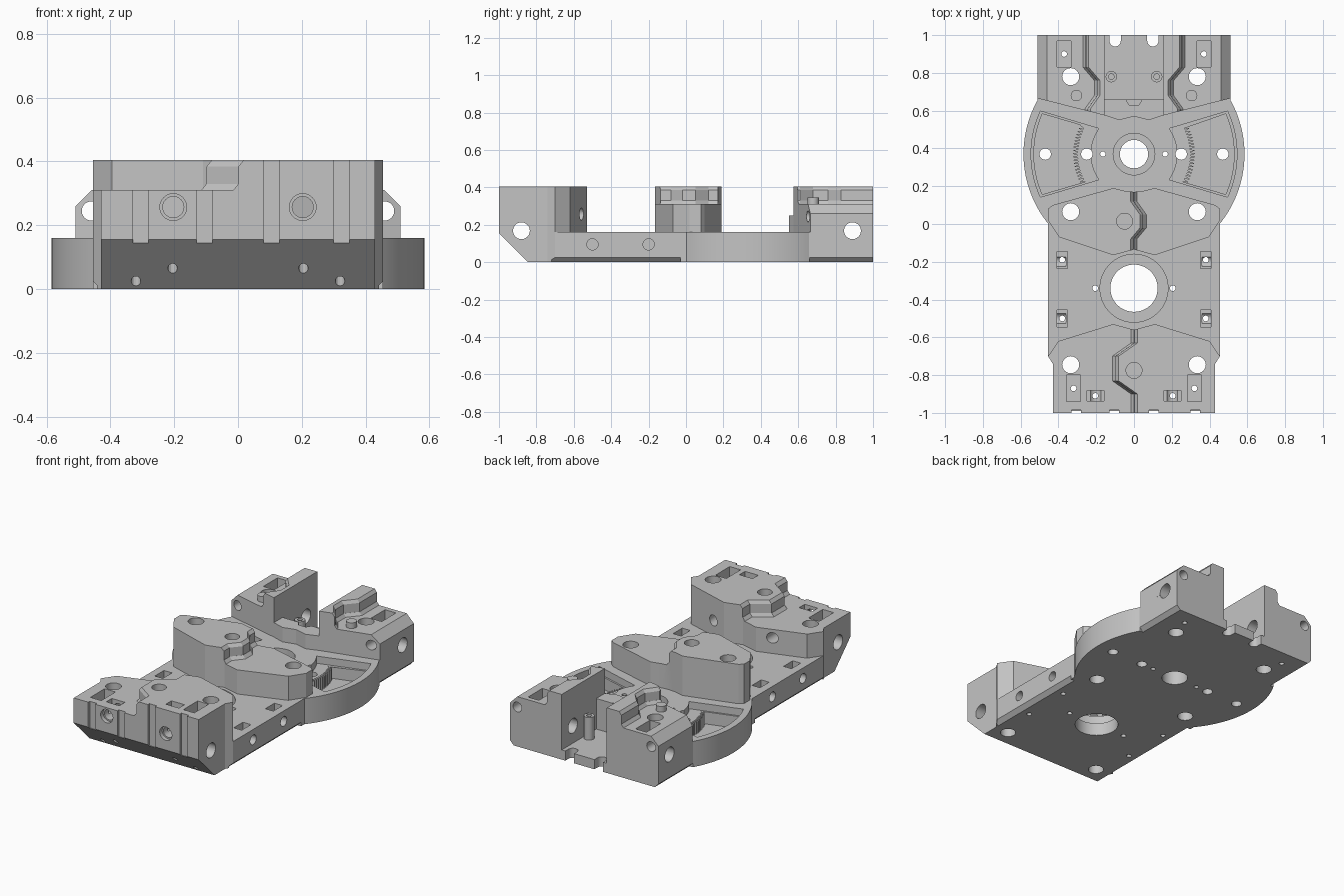
import bpy, bmesh
from math import sin, cos, radians, pi

old = bpy.data.objects.get("Cube")
if old:
    bpy.data.objects.remove(old, do_unlink=True)

SHADE = (0.55, 0.55, 0.55, 1)
grey = bpy.data.materials.new("plain_grey")
grey.use_nodes = True
grey.diffuse_color = SHADE
grey.node_tree.nodes["Principled BSDF"].inputs["Base Color"].default_value = SHADE

BASE = 0.16      # plate thickness
LOW = 0.31       # lower deck of the blocks
TOP = 0.405      # upper deck of the blocks
HUB = 0.37       # y of the disc centre
bodies = []


def prism(name, pts, w0, w1, axis="z", flip=1, shift=0):
    """Extrude a flat outline along an axis; shift leans the far end sideways."""
    place = {"z": lambda u, v, w: (flip * u, v, w),
             "x": lambda u, v, w: (flip * w, u, v),
             "y": lambda u, v, w: (flip * u, w, v)}[axis]
    bm = bmesh.new()
    a = [bm.verts.new(place(u, v, w0)) for u, v in pts]
    b = [bm.verts.new(place(u + shift, v, w1)) for u, v in pts]
    bm.faces.new(a)
    bm.faces.new(b)
    for i in range(len(pts)):
        j = (i + 1) % len(pts)
        bm.faces.new((a[i], a[j], b[j], b[i]))
    bmesh.ops.recalc_face_normals(bm, faces=bm.faces)
    if bm.calc_volume(signed=True) < 0:
        bmesh.ops.reverse_faces(bm, faces=bm.faces)
    mesh = bpy.data.meshes.new(name)
    bm.to_mesh(mesh)
    bm.free()
    mesh.materials.append(grey)
    obj = bpy.data.objects.new(name, mesh)
    bpy.context.collection.objects.link(obj)
    return obj


def body(name, *args, **kw):
    obj = prism(name, *args, **kw)
    bodies.append(obj)
    return obj


def arc(u, v, r, a0=0, a1=360, n=32):
    return [(u + r * cos(radians(a0 + (a1 - a0) * i / n)),
             v + r * sin(radians(a0 + (a1 - a0) * i / n))) for i in range(n + 1)]


def circle(u, v, r, n=32):
    return arc(u, v, r, n=n)[:-1]


def box(u, v, du, dv):
    return [(u - du / 2, v - dv / 2), (u + du / 2, v - dv / 2),
            (u + du / 2, v + dv / 2), (u - du / 2, v + dv / 2)]


def both(half):
    """Complete a half outline with its reflection in x."""
    return half + [(-u, v) for u, v in reversed(half) if abs(u) > 1e-6]


def bounds(obj):
    return [(min(c), max(c)) for c in zip(*(v.co for v in obj.data.vertices))]


def volume(mesh):
    bm = bmesh.new()
    bm.from_mesh(mesh)
    size = bm.calc_volume()
    bm.free()
    return size


def subtract(obj, tool):
    """Boolean cut that falls back to another solver if one loses the body."""
    before, size = obj.data.copy(), volume(obj.data)
    for solver in ("MANIFOLD", "EXACT", "FLOAT"):
        mod = obj.modifiers.new("cut", "BOOLEAN")
        mod.operation, mod.solver, mod.object = "DIFFERENCE", solver, tool
        bpy.context.view_layer.objects.active = obj
        bpy.ops.object.modifier_apply(modifier=mod.name)
        if size * 0.5 < volume(obj.data) < size * 0.999999:
            break
        obj.data = before.copy()


def cut(pts, w0, w1, axis="z", mirror=False, shift=0, targets=None):
    for flip in ((1, -1) if mirror else (1,)):
        tool = prism("cutter", pts, w0, w1, axis, flip, shift)
        tool.hide_render = True
        span = bounds(tool)
        for obj in targets or bodies:
            if all(p[1] > q[0] and q[1] > p[0] for p, q in zip(span, bounds(obj))):
                subtract(obj, tool)
        bpy.data.objects.remove(tool, do_unlink=True)


def step_down(pts, lean, targets, mirror=False):
    """Lower a deck, leaving a riser with a sloped foot and a sloped lip."""
    cut([(u + lean, v) for u, v in pts], LOW + 0.02, TOP + 0.02, mirror=mirror, targets=targets)
    cut(pts, LOW, LOW + 0.021, mirror=mirror, shift=lean, targets=targets)
    cut([(u + lean, v) for u, v in pts], TOP - 0.02, TOP + 0.001, mirror=mirror,
        shift=lean, targets=targets)


# Plate with the round middle section
plate = body("base_plate", both([(0.43, -1), (0.43, -0.74), (0.455, -0.70)]
             + arc(0, HUB, 0.585, -39, 29.4, 40) + [(0.51, 1)]), 0, BASE)

# Blocks standing on the plate
front = body("front_block", both([(0, -0.56), (0.11, -0.53), (0.40, -0.62), (0.455, -0.70),
             (0.43, -0.74), (0.43, -1)]), BASE, TOP)
middle = body("middle_block", [(0, 0.17), (0.05, 0.175), (0.11, 0.19), (0.43, 0.10),
              (0.455, 0.08), (0.455, 0.02), (0.395, -0.07), (0.11, -0.165), (0, -0.135),
              (-0.11, -0.165), (-0.395, -0.07), (-0.455, 0.02), (-0.455, 0.08),
              (-0.43, 0.10), (-0.11, 0.19), (-0.05, 0.175)], BASE, TOP)
backs = [body(side + "_back_block", [(0.155, 0.575), (0.51, 0.665), (0.51, 1), (0.155, 1)],
              BASE, TOP, flip=f) for side, f in (("left", 1), ("right", -1))]
wall = body("channel_end_wall", both([(0, 0.57), (0.08, 0.55), (0.155, 0.575), (0.155, 0.66)]),
            BASE, 0.25)

# Stepped decks with zigzag risers
step_down([(-0.015, -0.5), (-0.015, -0.63), (-0.115, -0.70), (-0.115, -0.83), (-0.015, -0.90),
           (-0.015, -1.1), (-0.6, -1.1), (-0.6, -0.5)], 0.017, [front])
step_down([(0.015, 0.3), (0.015, 0.12), (0.065, 0.05), (0.065, -0.02), (0.015, -0.08),
           (0.015, -0.3), (0.6, -0.3), (0.6, 0.3)], -0.017, [middle])
step_down([(0.27, 1.1), (0.27, 0.83), (0.21, 0.76), (0.21, 0.68), (0.26, 0.61), (0.26, 0.5),
           (0.7, 0.5), (0.7, 1.1)], -0.015, backs, mirror=True)

# Sloped shoulders, underside bevels and the front slope
cut([(0.45, 0.32), (0.53, 0.24), (0.53, 0.32)], 0.5, 1.1, "y", mirror=True, targets=backs)
cut([(0.42, -0.01), (0.465, -0.01), (0.465, 0.035)], -0.72, -0.03, "y", mirror=True)
cut([(0.475, -0.01), (0.52, -0.01), (0.52, 0.035)], 0.66, 1.1, "y", mirror=True)
cut([(-1.01, 0.165), (-0.835, -0.01), (-1.01, -0.01)], -0.6, 0.6, "x", targets=[plate])

# Upright grooves on the front face
for x in (-0.305, -0.105, 0.105, 0.325):
    cut(box(x, -1, 0.05, 0.03), 0.145, 0.5)

# Channel at the back with two slots through its floor
cut(box(0, 0.88, 0.31, 0.44), 0.06, 0.5, targets=[plate])
cut(arc(0.1, 0.97, 0.03, 180, 360, 16) + [(0.13, 1.1), (0.07, 1.1)], -0.1, 0.3, mirror=True,
    targets=[plate])
cut([(-0.05, 0.67), (0.05, 0.67), (0.025, 0.63), (-0.025, 0.63)], 0.22, 0.3, targets=[wall])

# Fan pockets: shallow ledge, then a deep floor edged with gear teeth
cut(arc(0, HUB, 0.23, 36, -36, 16) + arc(0, HUB, 0.545, -24.7, 24.7, 24), 0.115, 0.3,
    mirror=True, targets=[plate])
teeth = []
for i in range(77):
    r = 0.322 if i % 4 in (1, 2) else 0.298
    a = radians(29.5 - 59 * i / 76)
    teeth.append((r * cos(a), HUB + r * sin(a)))
cut(teeth + arc(0, HUB, 0.53, -23.7, 23.7, 24), 0.04, 0.3, mirror=True, targets=[plate])

# Hub bore and large bore, each with a wider seat
for y, bore, seat, depth in ((HUB, 0.075, 0.11, 0.10), (-0.34, 0.125, 0.18, 0.08)):
    cut(circle(0, y, seat, 64), depth, 0.3, targets=[plate])
    cut(circle(0, y, bore, 64), -0.1, 0.3, targets=[plate])

# Upright through holes: corner bolts, disc holes and pin holes
for x, y, r in ((0.335, -0.745, 0.045), (0.335, 0.065, 0.045), (0.335, 0.78, 0.045),
                (0.47, HUB, 0.03), (0.25, HUB, 0.03), (0.165, HUB, 0.014),
                (0.205, -0.34, 0.015)):
    cut(circle(x, y, r), -0.1, 0.6, mirror=True)

# Blind sockets in the decks
cut(circle(0, -0.775, 0.042), 0.2, 0.6)
cut(circle(-0.05, 0.015, 0.042), 0.2, 0.6)

# Rectangular nut pockets, each with a pin hole below
for x, y, du, dv, floor in ((0.32, -0.87, 0.075, 0.14, 0.24), (0.205, -0.91, 0.09, 0.055, 0.24),
                            (0.38, -0.19, 0.055, 0.09, 0.08), (0.38, -0.50, 0.055, 0.09, 0.08),
                            (0.37, 0.90, 0.075, 0.14, 0.24)):
    cut(box(x, y, du, dv), floor, 0.6, mirror=True)
    cut(circle(x, y, 0.015, 16), -0.1, 0.6, mirror=True)

# Sideways holes: through the ends, blind along the plate
for y in (-0.88, 0.89):
    cut(circle(y, 0.168, 0.045), -0.7, 0.7, "x")
for y in (-0.50, -0.20):
    cut(circle(y, 0.095, 0.03), 0.36, 0.6, "x", mirror=True)

# Lengthwise holes through the front block and the back shoulders
cut(circle(0.203, 0.257, 0.033), -1.1, -0.4, "y", mirror=True, targets=[front])
cut(circle(0.203, 0.257, 0.042), -1.1, -0.975, "y", mirror=True, targets=[front])
cut(circle(0.46, 0.245, 0.03), 0.5, 1.1, "y", mirror=True, targets=backs)

# Screw posts in the channel and pegs on the back decks
for side, f in (("left", 1), ("right", -1)):
    post = body(side + "_screw_post", circle(0.12, 0.78, 0.03), 0.06, 0.2, flip=f)
    cut(circle(f * 0.12, 0.78, 0.015, 16), 0.1, 0.3, targets=[post])
    body(side + "_peg", circle(0.305, 0.68, 0.03), LOW, 0.345, flip=f)

# Smooth curved walls while keeping edges crisp
bpy.ops.object.select_all(action="DESELECT")
for obj in bodies:
    obj.select_set(True)
bpy.context.view_layer.objects.active = plate
bpy.ops.object.shade_smooth_by_angle(angle=pi / 9)
